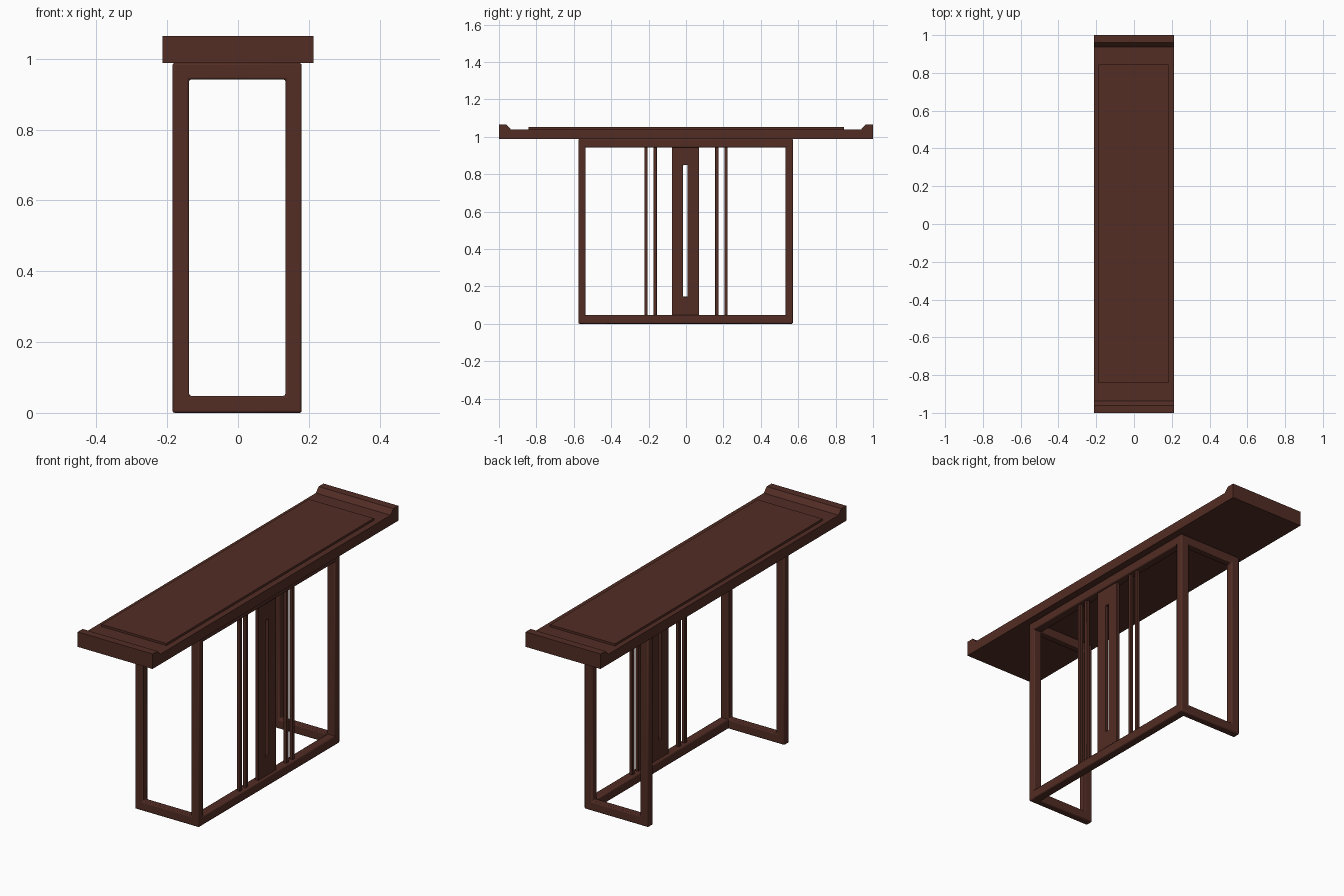
import bpy, bmesh

if "Cube" in bpy.data.objects:
    bpy.data.objects.remove(bpy.data.objects["Cube"])

wood = bpy.data.materials.new("dark_brown_wood")
wood.diffuse_color = (0.085, 0.026, 0.018, 1)
wood.use_nodes = True
wood.node_tree.nodes["Principled BSDF"].inputs["Base Color"].default_value = wood.diffuse_color


def make(name, bm, bevel=0.0, segments=2):
    bmesh.ops.recalc_face_normals(bm, faces=bm.faces[:])
    mesh = bpy.data.meshes.new(name)
    bm.to_mesh(mesh)
    bm.free()
    mesh.materials.append(wood)
    ob = bpy.data.objects.new(name, mesh)
    bpy.context.collection.objects.link(ob)
    if bevel:
        mod = ob.modifiers.new("bevel", 'BEVEL')
        mod.width, mod.segments = bevel, segments
        mod.limit_method, mod.angle_limit = 'ANGLE', 0.6
        bpy.ops.object.select_all(action='DESELECT')
        ob.select_set(True)
        bpy.context.view_layer.objects.active = ob
        bpy.ops.object.shade_smooth_by_angle(angle=0.6)
    return ob


def box(name, x, y, z, bevel=0.0):
    bm = bmesh.new()
    bmesh.ops.create_cube(bm, size=1)
    for v in bm.verts:
        for i, (a, b) in enumerate((x, y, z)):
            v.co[i] = a if v.co[i] < 0 else b
    return make(name, bm, bevel)


def ring(name, outer, inner, t, place, bevel):
    """Rectangular plate with a rectangular hole; place(u, t, z) gives the 3D point."""
    def corners(r):
        u0, u1, z0, z1 = r
        return [(u0, z0), (u1, z0), (u1, z1), (u0, z1)]
    bm = bmesh.new()
    loops = [[bm.verts.new(place(u, d, z)) for u, z in corners(r)]
             for r, d in ((outer, t[0]), (inner, t[0]), (inner, t[1]), (outer, t[1]))]
    for k in range(4):
        a, b = loops[k], loops[(k + 1) % 4]
        for i in range(4):
            j = (i + 1) % 4
            bm.faces.new((a[i], a[j], b[j], b[i]))
    return make(name, bm, bevel)


TOP = 0.988          # underside of table top
X0, X1 = -0.185, 0.18
RX = 0.134           # inner face of the rails
YC = -0.002          # centre of the under-frame

# table top with raised lips at both ends, extruded across x
half = [(1.0, 0.988), (1.0, 1.065), (0.96, 1.065), (0.937, 1.04)]
profile = half + [(-y, z) for y, z in reversed(half)]
bm = bmesh.new()
face = bm.faces.new([bm.verts.new((-0.213, y, z)) for y, z in profile])
ext = bmesh.ops.extrude_face_region(bm, geom=[face])
bmesh.ops.translate(bm, vec=(0.426, 0, 0),
                    verts=[v for v in ext["geom"] if isinstance(v, bmesh.types.BMVert)])
make("table_top", bm)

# raised centre panel of the top
box("top_panel", (-0.187, 0.182), (-0.843, 0.845), (1.03, 1.051))

# two end leg frames
for name, y0, y1 in (("front_leg_frame", -0.576, -0.536), ("back_leg_frame", 0.532, 0.572)):
    ring(name, (X0, X1, 0, TOP), (X0 + 0.047, RX, 0.048, TOP - 0.046), (y0, y1),
         lambda u, d, z: (u, d, z), 0.006)

# long rails on the right side
for name, z0, z1 in (("lower_rail", 0, 0.048), ("upper_rail", TOP - 0.046, TOP)):
    box(name, (RX, X1), (-0.57, 0.566), (z0, z1), 0.006)

# slotted centre board
ring("slotted_board", (YC - 0.073, YC + 0.072, 0.04, 0.95), (YC - 0.013, YC + 0.011, 0.145, 0.848),
     (0.150, 0.168), lambda u, d, z: (d, u, z), 0.002)

# slim vertical bars, a pair each side of the board
for side in (-1, 1):
    for name, off in (("inner", 0.165), ("outer", 0.214)):
        y = side * off
        box(f"{name}_bar_{'back' if side > 0 else 'front'}", (0.150, 0.167),
            (y - 0.009, y + 0.009), (0.04, 0.95), 0.002)
